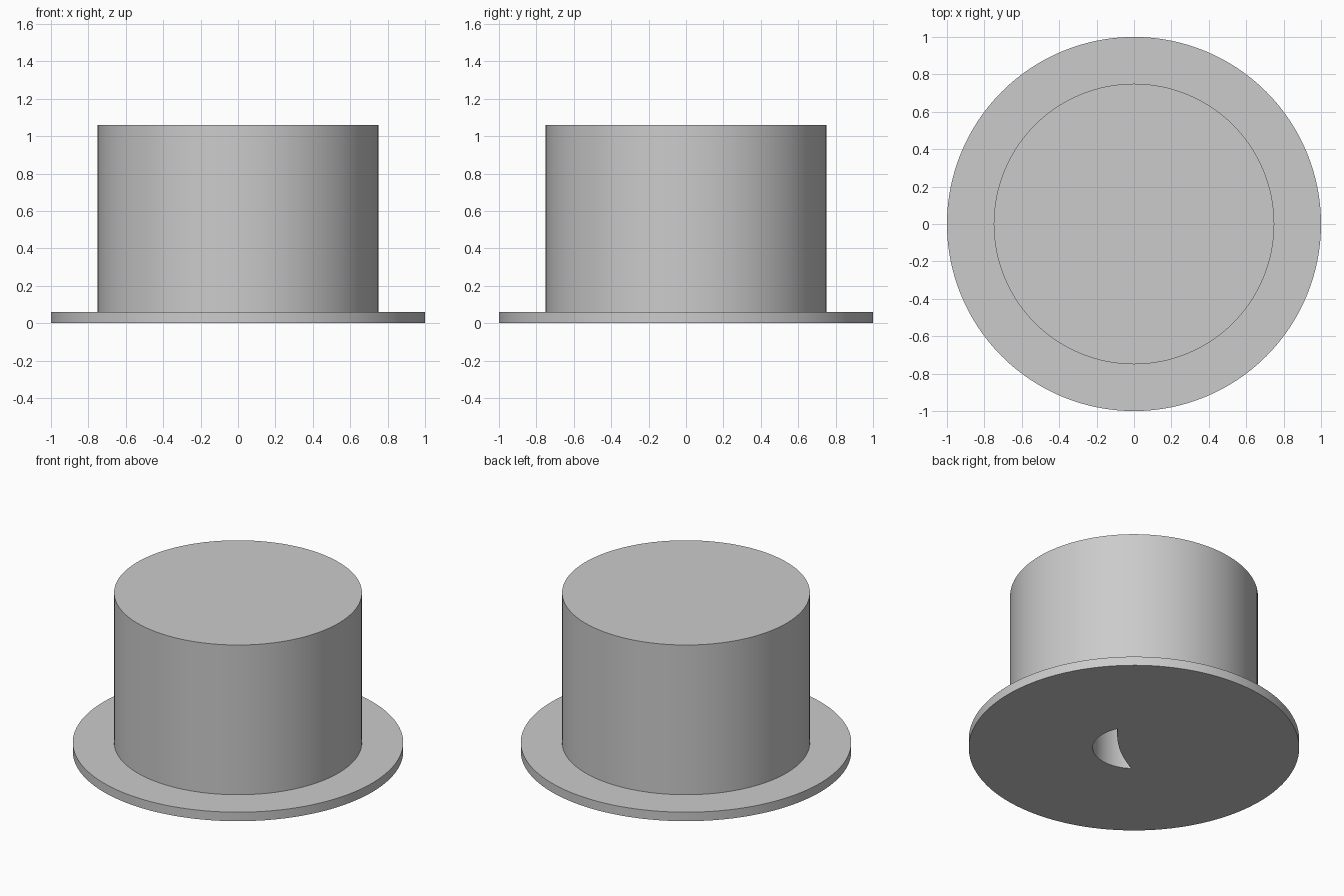
import bpy
import bmesh
from math import sin, cos, pi, acos, asin, sqrt, radians

SEGMENTS = 128
BRIM_RADIUS, BRIM_HEIGHT = 1.0, 0.06
CROWN_RADIUS, TOTAL_HEIGHT = 0.75, 1.06
HOLE_RADIUS, HOLE_DEPTH, HOLE_TURN = 0.25, 0.5, radians(-50)
CHORD, INNER_RADIUS = 0.058, 1.0

default_cube = bpy.data.objects.get("Cube")
if default_cube:
    bpy.data.objects.remove(default_cube, do_unlink=True)

# One plain grey
grey = bpy.data.materials.new("plain_grey")
grey.use_nodes = True
grey.diffuse_color = (0.6, 0.6, 0.6, 1)
grey.node_tree.nodes["Principled BSDF"].inputs["Base Color"].default_value = (0.6, 0.6, 0.6, 1)


def loft(name, rings):
    """Join matching closed rings of points and cap both ends."""
    bm = bmesh.new()
    loops = [[bm.verts.new(p) for p in ring] for ring in rings]
    for low, high in zip(loops, loops[1:]):
        for i in range(len(low)):
            j = (i + 1) % len(low)
            bm.faces.new((low[i], low[j], high[j], high[i]))
    bm.faces.new(loops[0][::-1])
    bm.faces.new(loops[-1])
    bmesh.ops.recalc_face_normals(bm, faces=bm.faces)
    mesh = bpy.data.meshes.new(name)
    bm.to_mesh(mesh)
    bm.free()
    mesh.materials.append(grey)
    obj = bpy.data.objects.new(name, mesh)
    bpy.context.collection.objects.link(obj)
    return obj


def circle(radius, z):
    return [(radius * cos(2 * pi * i / SEGMENTS), radius * sin(2 * pi * i / SEGMENTS), z)
            for i in range(SEGMENTS)]


def arc(center, radius, start, end, steps):
    """Points of an arc whose centre lies on the turned hole axis."""
    points = []
    for i in range(steps + 1):
        a = start + (end - start) * i / steps
        x, y = center + radius * cos(a), radius * sin(a)
        points.append((x * cos(HOLE_TURN) - y * sin(HOLE_TURN),
                       x * sin(HOLE_TURN) + y * cos(HOLE_TURN)))
    return points


# Round crown on a thin brim
body = loft("crown_and_brim", [
    circle(BRIM_RADIUS, 0), circle(BRIM_RADIUS, BRIM_HEIGHT),
    circle(CROWN_RADIUS, BRIM_HEIGHT), circle(CROWN_RADIUS, TOTAL_HEIGHT)])

# Socket in the underside: a round outer wall and a gently curved inner wall
outer = acos(CHORD / HOLE_RADIUS)
half_chord = HOLE_RADIUS * sin(outer)
inner = asin(half_chord / INNER_RADIUS)
inner_center = CHORD - sqrt(INNER_RADIUS ** 2 - half_chord ** 2)
outline = (arc(0, HOLE_RADIUS, -outer, outer, 32)
           + arc(inner_center, INNER_RADIUS, inner, -inner, 16)[1:-1])
cutter = loft("socket_cutter", [[(x, y, z) for x, y in outline] for z in (-0.1, HOLE_DEPTH)])
cutter.hide_render = True

cut = body.modifiers.new("socket", 'BOOLEAN')
cut.operation = 'DIFFERENCE'
cut.solver = 'EXACT'
cut.object = cutter

# Bake the cut and smooth the round walls
bpy.ops.object.select_all(action='DESELECT')
body.select_set(True)
bpy.context.view_layer.objects.active = body
bpy.ops.object.modifier_apply(modifier=cut.name)
bpy.data.objects.remove(cutter, do_unlink=True)
bpy.ops.object.shade_smooth_by_angle(angle=radians(30))
